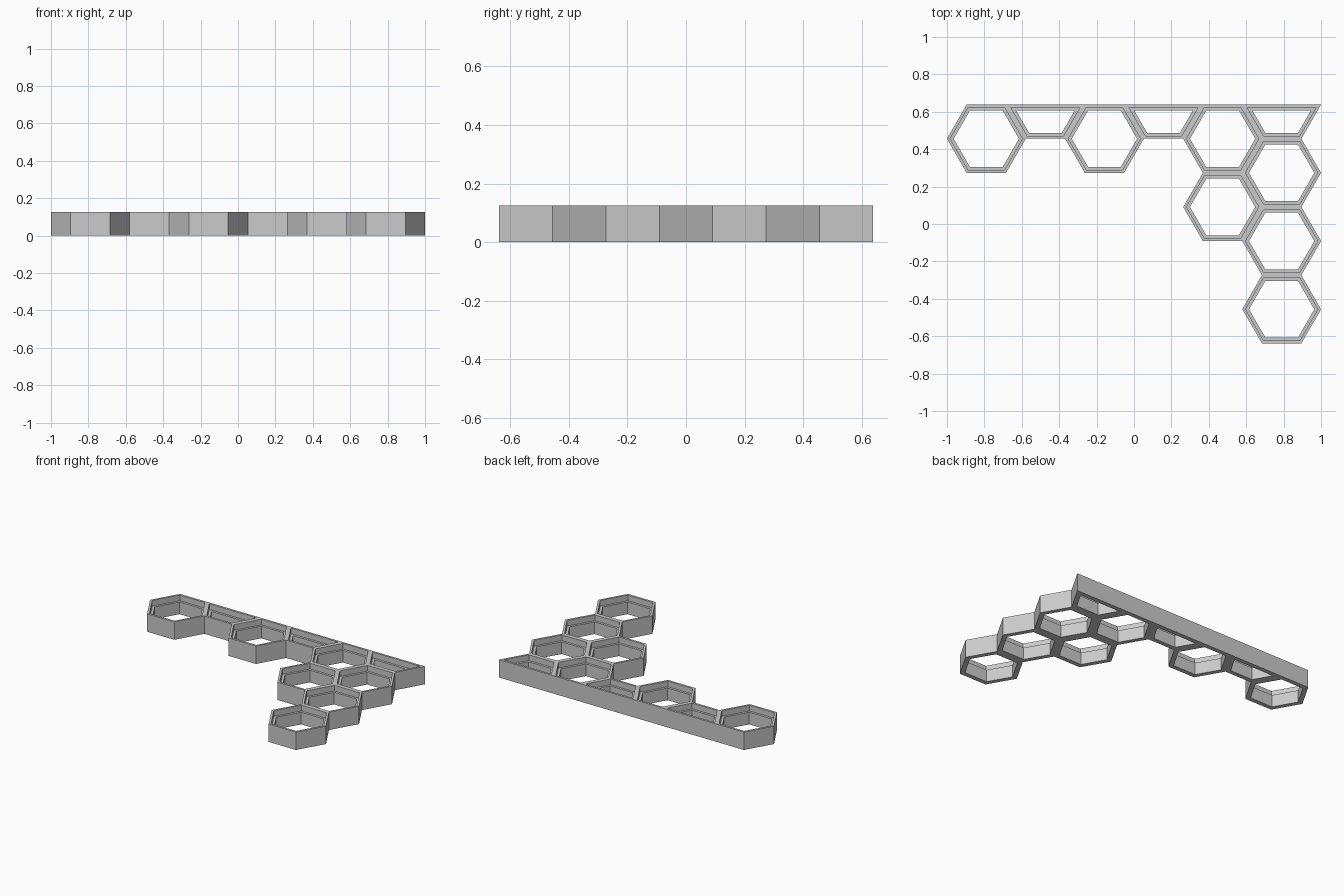
import bpy, bmesh, math
from mathutils import Vector

if "Cube" in bpy.data.objects:
    bpy.data.objects.remove(bpy.data.objects["Cube"])

R = 2 / 9.5                      # side length of a hexagon
H = R * math.sqrt(3) / 2         # half its height across the flats
HEIGHT, LEDGE_Z = 0.125, 0.085
RIM, WALL = 0.015, 0.031         # upper lip and full wall thickness
BACK = 3.5 * H                   # straight back edge of the shelf

grey = bpy.data.materials.new("light_grey")
grey.use_nodes = True
colour = (0.6, 0.6, 0.6, 1)
grey.diffuse_color = colour
grey.node_tree.nodes["Principled BSDF"].inputs["Base Color"].default_value = colour


def inset(points, d):
    """Move every side of a convex counter-clockwise outline inwards by d."""
    out = []
    for i, p in enumerate(points):
        a = (p - points[i - 1]).normalized()
        b = (points[(i + 1) % len(points)] - p).normalized()
        na, nb = Vector((-a.y, a.x)), Vector((-b.y, b.x))
        out.append(p + (na + nb) * d / (1 + na.dot(nb)))
    return out


def frame(name, outline):
    """Open cell whose wall has a stepped ledge inside its upper lip."""
    section = [(0, 0), (0, HEIGHT), (RIM, HEIGHT), (RIM, LEDGE_Z), (WALL, LEDGE_Z), (WALL, 0)]
    bm = bmesh.new()
    rings = [[bm.verts.new((p.x, p.y, z)) for p in inset(outline, d)] for d, z in section]
    n = len(outline)
    for k, ring in enumerate(rings):
        nxt = rings[(k + 1) % len(rings)]
        for i in range(n):
            j = (i + 1) % n
            bm.faces.new((ring[i], ring[j], nxt[j], nxt[i]))
    bmesh.ops.recalc_face_normals(bm, faces=bm.faces)
    mesh = bpy.data.meshes.new(name)
    bm.to_mesh(mesh)
    bm.free()
    mesh.materials.append(grey)
    bpy.context.collection.objects.link(bpy.data.objects.new(name, mesh))


def corners(column, y, angles):
    x = -1 + R + 1.5 * R * column
    return [Vector((x + R * math.cos(math.radians(a)), y + R * math.sin(math.radians(a))))
            for a in angles]


# Full hexagons: column and the number of half heights below the back edge
for column, drop in [(0, 1), (2, 1), (4, 1), (4, 3), (5, 2), (5, 4), (5, 6)]:
    frame("hexagon_cell", corners(column, BACK - drop * H, range(0, 360, 60)))

# Half hexagons closing the gaps along the back edge
for column in (1, 3, 5):
    frame("half_cell", corners(column, BACK, range(180, 361, 60)))
